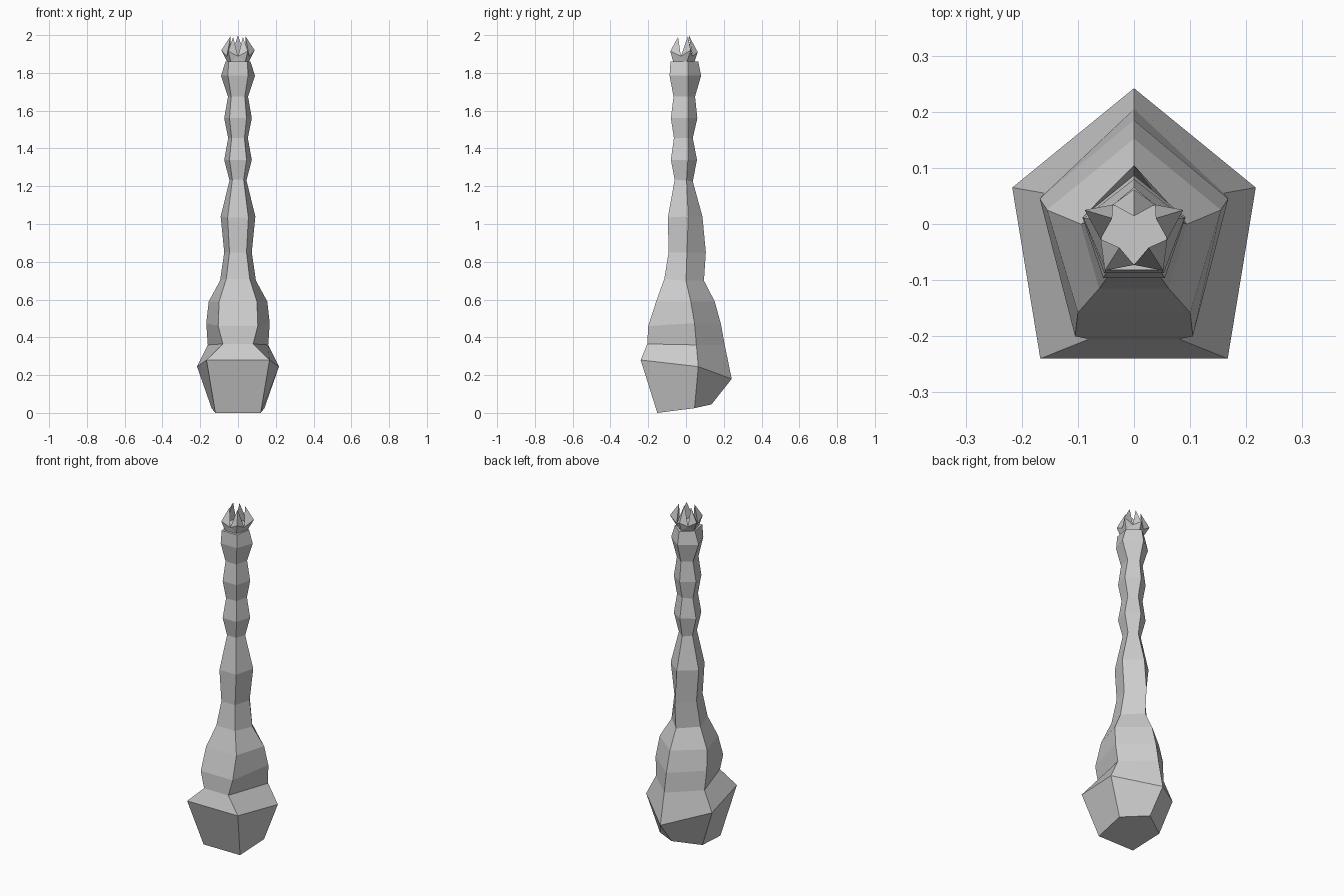
import bpy, bmesh
from mathutils import Vector

if "Cube" in bpy.data.objects:
    bpy.data.objects.remove(bpy.data.objects["Cube"])

stone = bpy.data.materials.new("pale_grey")
stone.diffuse_color = (0.6, 0.6, 0.6, 1)
stone.use_nodes = True
stone.node_tree.nodes["Principled BSDF"].inputs["Base Color"].default_value = stone.diffuse_color


def ring(front, side, back):
    """Five corners, mirrored in x: back, left, front left, front right, right."""
    (fx, fy, fz), (sx, sy, sz), (by, bz) = front, side, back
    return [Vector(p) for p in ((0, by, bz), (-sx, sy, sz), (-fx, fy, fz),
                                (fx, fy, fz), (sx, sy, sz))]


def finish(name, bm):
    bmesh.ops.remove_doubles(bm, verts=bm.verts, dist=1e-5)
    bmesh.ops.recalc_face_normals(bm, faces=bm.faces)
    mesh = bpy.data.meshes.new(name)
    bm.to_mesh(mesh)
    bm.free()
    mesh.materials.append(stone)
    obj = bpy.data.objects.new(name, mesh)
    bpy.context.collection.objects.link(obj)


# Five-sided tower: foot, bulb, waist and beaded neck
rings = [
    ring((0.12, -0.152, 0.0), (0.14, 0.045, 0.025), (0.135, 0.045)),
    ring((0.167, -0.24, 0.28), (0.217, 0.065, 0.245), (0.242, 0.18)),
    ring((0.08, -0.205, 0.365), (0.16, 0.055, 0.36), (0.205, 0.36)),
    ring((0.105, -0.20, 0.46), (0.168, 0.045, 0.475), (0.185, 0.47)),
    ring((0.10, -0.158, 0.59), (0.155, 0.025, 0.59), (0.152, 0.59)),
    ring((0.062, -0.115, 0.71), (0.095, 0.0, 0.70), (0.095, 0.70)),
    ring((0.045, -0.092, 0.85), (0.073, 0.005, 0.85), (0.105, 0.85)),
    ring((0.055, -0.096, 1.035), (0.092, 0.012, 1.04), (0.087, 1.04)),
    ring((0.03, -0.06, 1.235), (0.045, 0.003, 1.23), (0.036, 1.225)),
]
# Beads: height, front corner x, side corner x, front y, back y
for z, fx, sx, fy, by in [
        (1.34, 0.045, 0.073, -0.08, 0.058), (1.455, 0.034, 0.052, -0.064, 0.036),
        (1.56, 0.045, 0.073, -0.08, 0.06), (1.675, 0.036, 0.053, -0.066, 0.048),
        (1.785, 0.053, 0.09, -0.087, 0.08), (1.86, 0.05, 0.066, -0.082, 0.065)]:
    rings.append(ring((fx, fy, z), (sx, 0.01, z), (by, z)))

bm = bmesh.new()
loops = [[bm.verts.new(p) for p in r] for r in rings]
for a, b in zip(loops, loops[1:]):
    for i in range(5):
        j = (i + 1) % 5
        bm.faces.new((a[i], a[j], b[j], b[i]))
bm.faces.new(loops[0])
bm.faces.new(loops[-1])
finish("tower", bm)

# Crown: five pointed teeth that bulge outwards and lean in, around a flat floor
base = ring((0.038, -0.068, 1.859), (0.058, 0.005, 1.859), (0.045, 1.859))
bulge = ring((0.052, -0.083, 1.915), (0.088, 0.025, 1.92), (0.062, 1.91))
tips = ring((0.026, -0.042, 1.99), (0.039, 0.01, 1.995), (0.014, 2.0))
middle = Vector((0, -0.016, 1.89))
notches = []
for i in range(5):
    p = (bulge[i] + bulge[(i + 1) % 5]) / 2
    n = middle.lerp(p, 0.85)
    n.z = 1.888
    notches.append(n)

bm = bmesh.new()
A, B, T, N = ([bm.verts.new(p) for p in pts] for pts in (base, bulge, tips, notches))
bm.faces.new(A)
bm.faces.new(N)
for i in range(5):
    prev = N[i - 1]
    bm.faces.new((A[i], A[(i + 1) % 5], N[i]))
    bm.faces.new((A[i], N[i], B[i]))
    bm.faces.new((A[i], B[i], prev))
    bm.faces.new((B[i], N[i], T[i]))
    bm.faces.new((B[i], T[i], prev))
    bm.faces.new((prev, T[i], N[i]))
finish("crown", bm)
